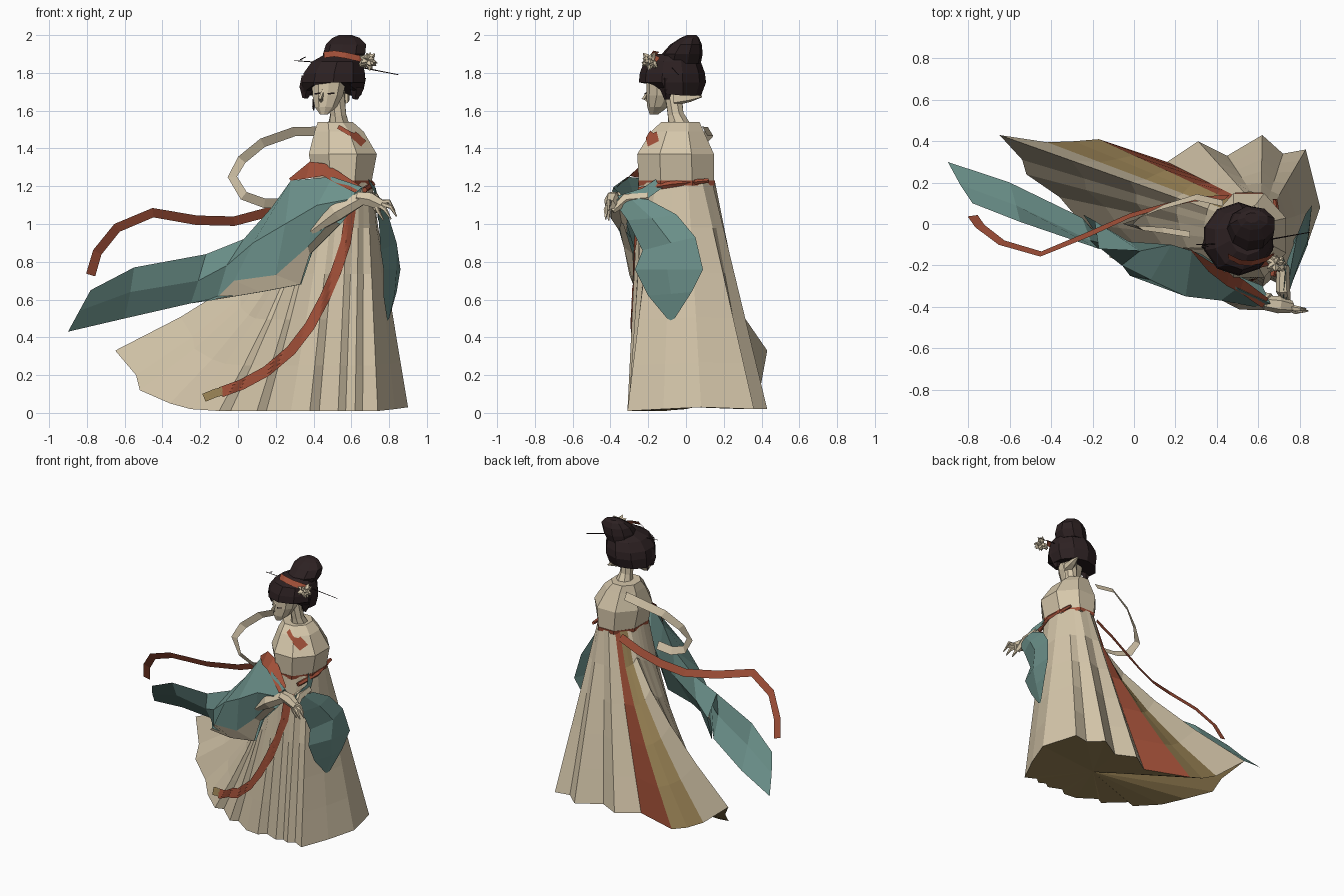
import bpy
import bmesh
import math
import random
from mathutils import Vector
from mathutils.bvhtree import BVHTree

random.seed(4)
cube = bpy.data.objects.get("Cube")
if cube:
    bpy.data.objects.remove(cube, do_unlink=True)


def material(name, colour):
    mat = bpy.data.materials.new(name)
    mat.use_nodes = True
    mat.diffuse_color = (*colour, 1)
    shader = next(n for n in mat.node_tree.nodes if n.type == 'BSDF_PRINCIPLED')
    shader.inputs["Base Color"].default_value = (*colour, 1)
    shader.inputs["Roughness"].default_value = 0.9
    return mat


CREAM = material("cream cloth", (.67, .57, .405))
RED = material("rust red", (.36, .08, .04))
TEAL = material("dusty teal", (.15, .285, .258))
GOLD = material("old gold", (.32, .225, .09))
HAIR = material("dark hair", (.026, .015, .016))


def build(name, verts, faces, mats, indices=None, solid=True):
    mesh = bpy.data.meshes.new(name)
    mesh.from_pydata([tuple(v) for v in verts], [], faces)
    for mat in mats:
        mesh.materials.append(mat)
    if indices:
        mesh.polygons.foreach_set("material_index", indices)
    if solid:
        bm = bmesh.new()
        bm.from_mesh(mesh)
        bmesh.ops.recalc_face_normals(bm, faces=bm.faces)
        bm.to_mesh(mesh)
        bm.free()
    obj = bpy.data.objects.new(name, mesh)
    bpy.context.collection.objects.link(obj)
    return obj


def grid(rows, closed=False):
    """Vertices and quads joining rows of equal length."""
    n = len(rows[0])
    verts = [Vector(p) for row in rows for p in row]
    faces = [(r * n + i, r * n + (i + 1) % n, (r + 1) * n + (i + 1) % n, (r + 1) * n + i)
             for r in range(len(rows) - 1) for i in range(n if closed else n - 1)]
    return verts, faces


def sheet(name, rows, mat):
    verts, faces = grid(rows)
    return build(name, verts, faces, [mat], solid=False)


def loft(name, rings, mat, sides=8, lift=None):
    """Stacked ellipses given as z, centre x, centre y, radius x, radius y."""
    rows = []
    for z, cx, cy, rx, ry in rings:
        angles = [math.tau * (i + .5) / sides for i in range(sides)]
        rows.append([(cx + rx * math.cos(a), cy + ry * math.sin(a),
                      z + (lift(a) if lift and not rows else 0)) for a in angles])
    verts, faces = grid(rows, True)
    caps = [tuple(range(sides)), tuple(range(len(verts) - sides, len(verts)))]
    build(name, verts, faces + caps, [mat])
    return BVHTree.FromPolygons(verts, faces)


def tube(name, points, radii, mat, sides=6):
    points = [Vector(p) for p in points]
    rows = []
    for k, p in enumerate(points):
        along = points[min(k + 1, len(points) - 1)] - points[max(k - 1, 0)]
        turn = along.to_track_quat('Z', 'Y')
        rows.append([p + turn @ Vector((math.cos(a), math.sin(a), 0)) * radii[k]
                     for a in (math.tau * i / sides for i in range(sides))])
    verts, faces = grid(rows, True)
    caps = [tuple(range(sides)), tuple(range(len(verts) - sides, len(verts)))]
    return build(name, verts, faces + caps, [mat])


def ribbon(name, path, width, mat, tilt):
    """Flat band along a path, its upper edge leaning forward by the tilt."""
    rows = []
    for k, p in enumerate(path):
        a, b = Vector(path[max(k - 1, 0)]), Vector(path[min(k + 1, len(path) - 1)])
        side = Vector((a.z - b.z, 0, b.x - a.x)).normalized() * width / 2
        side.y = -tilt * side.z
        rows.append([Vector(p) - side, Vector(p) + side])
    return sheet(name, rows, mat)


def painted(name, surface, path, width, mat, steps=14):
    """Thin plate laid on the front of a surface along an x, z path."""
    rows, depth = [], None
    for (ax, az), (bx, bz) in zip(path, path[1:]):
        side = Vector((az - bz, bx - ax)).normalized() * width / 2
        for s in range(steps + 1):
            t, row = s / steps, []
            for o in (-1, -.5, 0, .5, 1):
                x, z = ax + (bx - ax) * t + side.x * o, az + (bz - az) * t + side.y * o
                hit = surface.ray_cast(Vector((x, -2, z)), Vector((0, 1, 0)))[0]
                depth = hit.y if hit else depth
                row.append((x, (depth if depth is not None else -.25) - .009, z))
            rows.append(row)
    return sheet(name, rows, mat)


# Pleated skirt with a long swept train, counterclockwise from the left
hem = [(.9, .08, .03), (.83, .36, .02), (.72, .34, .02), (.62, .43, .02), (.45, .33, .02),
       (.31, .40, .02), (.16, .30, .02), (-.17, .41, .03), (-.29, .40, .07), (-.42, .395, .14),
       (-.65, .43, .33), (-.54, .31, .20), (-.52, .24, .12), (-.36, .13, .05), (-.25, .0, .02),
       (-.1, -.13, .01), (-.04, -.11, .01), (.1, -.24, .01), (.15, -.21, .01), (.28, -.3, .01),
       (.38, -.31, .01), (.43, -.27, .01), (.53, -.31, .01), (.57, -.28, .01),
       (.62, -.305, .01), (.66, -.27, .01), (.74, -.31, .01), (.83, -.12, .02)]
levels = (0, .2, .4, .6, .8, 1)
rows = []
for t in levels:
    row = []
    for k, (x, y, z) in enumerate(hem):
        even = math.tau * k / len(hem) + .25
        a = .5 * (math.atan2(y + .05, x - .555) % math.tau) + .5 * even
        wx, wy = .555 + .155 * math.cos(a), -.05 + .205 * math.sin(a)
        f = t ** (1 + .75 * max(0, min(1, (.3 - x) / .9)))
        row.append((wx + (x - wx) * f, wy + (y - wy) * f, 1.22 + (z - 1.22) * t))
    rows.append(row)
verts, faces = grid(rows, True)
stripes = {6: 1, 7: 2, 8: 2}
indices = [stripes.get(k % len(hem), 0) for k in range(len(faces))]
skirt_surface = BVHTree.FromPolygons(verts, faces)
# Underside fan, raised a little in the middle
verts.append(Vector((.4, .03, .03)))
base = (len(levels) - 1) * len(hem)
faces += [(base + i, base + (i + 1) % len(hem), len(verts) - 1) for i in range(len(hem))]
indices += [2] * len(hem)
build("pleated_skirt", verts, faces, [CREAM, RED, GOLD], indices)

sash = [(.6, 1.1), (.57, .9), (.52, .75), (.46, .61), (.38, .46), (.28, .33), (.15, .22),
        (.02, .15), (-.09, .11)]
painted("front_sash", skirt_surface, sash, .055, RED)
painted("sash_tip", skirt_surface, [(-.08, .115), (-.12, .105), (-.18, .08)], .045, GOLD)

# Bodice, belt and neck
bodice = loft("bodice", [(1.2, .555, -.05, .16, .215), (1.37, .555, -.055, .195, .22),
                         (1.49, .535, -.045, .14, .15), (1.54, .515, -.03, .1, .11)], CREAM)
painted("neckline_trim", bodice, [(.53, 1.515), (.59, 1.48), (.64, 1.46)], .022, RED)
painted("trim_end", bodice, [(.61, 1.475), (.665, 1.425)], .04, RED)
loft("belt", [(1.205, .555, -.05, .164, .218), (1.23, .555, -.05, .168, .22)], RED, 8)
tube("belt_drape", [(.68, .12, 1.23), (.71, -.08, 1.21), (.67, -.25, 1.18)],
     [.012, .018, .015], RED, 5)
tube("neck", [(.535, -.03, 1.5), (.53, -.055, 1.58), (.52, -.07, 1.72)], [.065, .045, .045], CREAM, 8)

# Head and face
face = loft("face", [(1.58, .455, -.17, .022, .022), (1.62, .465, -.15, .062, .055),
                     (1.68, .475, -.13, .085, .08), (1.79, .485, -.12, .1, .09)], CREAM, 10)
tube("nose", [(.45, -.2, 1.71), (.438, -.222, 1.662), (.44, -.2, 1.65)], [.006, .013, .008], CREAM, 4)
for side, x in (("right", .405), ("left", .475)):
    painted(side + "_eye", face, [(x, 1.69), (x + .035, 1.692)], .008, HAIR, 3)
tube("nape", [(.55, -.06, 1.665), (.57, .02, 1.67), (.585, .085, 1.675)], [.04, .025, .004], CREAM, 5)
tube("earring", [(.4, -.12, 1.68), (.4, -.12, 1.62), (.4, -.12, 1.6)], [.003, .007, .002], HAIR, 4)

# Hair mass and top bun
loft("hair_mass", [(1.68, .495, -.06, .165, .14), (1.75, .505, -.072, .175, .178),
                   (1.80, .51, -.072, .17, .172), (1.86, .525, -.072, .14, .15),
                   (1.90, .55, -.05, .09, .1)], HAIR, 10,
     lambda a: .085 * max(0, -math.sin(a)) ** 2)
loft("hair_bun", [(1.85, .55, -.03, .1, .11), (1.90, .565, -.02, .115, .11),
                  (1.95, .575, .0, .11, .085), (1.985, .575, .02, .075, .05),
                  (2.0, .57, .03, .035, .025)], HAIR, 9)
for name, x, y, z in (("right_lock", .355, -.1, 1.665), ("left_lock", .62, -.1, 1.66)):
    tube(name, [(x + .02, y, 1.78), (x + .008, y, 1.72), (x, y, z)], [.04, .04, .015], HAIR, 5)

# Hair band, flower and pins
ribbon("hair_band", [(.455, -.155, 1.895), (.51, -.185, 1.902), (.57, -.19, 1.893),
                     (.64, -.17, 1.877), (.67, -.15, 1.865)], .032, RED, -.8)
centre = Vector((.685, -.19, 1.865))
for i in range(24):
    d = Vector([random.uniform(-1, 1) for _ in range(3)]).normalized()
    tube("flower_petal", [centre, centre + d * .03, centre + d * .055], [.012, .017, .001], CREAM, 4)
for end in ((.85, -.04, 1.79), (.3, -.1, 1.865)):
    tube("hair_pin", [(.57, -.09, 1.845), end], [.004, .002], HAIR, 4)
tube("pin_tip", [(.33, -.1, 1.87), (.36, -.11, 1.885)], [.003, .002], HAIR, 4)

# Right sleeve streaming into a long tail: top, middle and bottom edges
sleeve = [((.66, -.385, 1.195), (.58, -.40, 1.13), (.5, -.36, 1.02)),
          ((.5, -.31, 1.25), (.42, -.37, 1.1), (.37, -.33, .88)),
          ((.28, -.13, 1.23), (.25, -.35, 1.0), (.2, -.3, .73)),
          ((.18, -.1, 1.09), (.08, -.27, .9), (-.02, -.25, .7)),
          ((.03, -.13, .92), (-.06, -.2, .78), (-.11, -.13, .61)),
          ((-.17, -.12, .84), (-.21, -.08, .7), (-.25, .03, .58)),
          ((-.55, .01, .77), (-.57, .09, .64), (-.6, .2, .5)),
          ((-.78, .1, .65), (-.84, .19, .54), (-.9, .3, .43))]
cuff = [(.54, -.33, 1.0), (.38, -.28, .84), (.33, -.28, .68), (.12, -.26, .64), (-.12, -.16, .6)]
sheet("right_sleeve", sleeve, TEAL)
sheet("sleeve_lining", [(row[2], low) for row, low in zip(sleeve, cuff)], CREAM)
back = Vector((.02, .06, 0))
sheet("right_sleeve_inside",
      [(row[0], (Vector(row[0]) + Vector(low)) / 2 + back, Vector(low) + back / 4)
       for row, low in zip(sleeve, cuff + [sleeve[5][2]])], TEAL)
sheet("sleeve_collar", [((.27, -.12, 1.24), (.28, -.135, 1.23)), ((.38, -.19, 1.33), (.36, -.23, 1.24)),
                        ((.46, -.23, 1.32), (.45, -.3, 1.255)), ((.53, -.27, 1.28), (.51, -.33, 1.22)),
                        ((.65, -.36, 1.2), (.62, -.405, 1.165))], RED)
tube("right_forearm", [(.39, -.33, .96), (.52, -.365, 1.06), (.66, -.375, 1.14)],
     [.02, .05, .04], CREAM)

# Left sleeve: upper arm wrap and hanging bag
sheet("left_upper_sleeve", [((.68, -.14, 1.25), (.7, -.1, 1.21)), ((.73, -.23, 1.19), (.74, -.21, 1.13)),
                            ((.72, -.36, 1.15), (.74, -.35, 1.09))], TEAL)
for name, bulge in (("left_sleeve", .03), ("left_sleeve_inside", -.03)):
    sheet(name, [((.73, -.39, 1.13), (.745, -.3, 1.14), (.76, -.2, 1.13)),
                 ((.745, -.31, 1.02), (.77 + bulge, -.18, 1.03), (.79, -.05, 1.05)),
                 ((.755, -.23, .86), (.81 + bulge, -.08, .9), (.83, .05, .93)),
                 ((.77, -.27, .76), (.81 + bulge, -.1, .76), (.86, .09, .76)),
                 ((.77, -.2, .62), (.8 + bulge, -.08, .63), (.84, .03, .64)),
                 ((.79, -.1, .5), (.79, -.08, .49), (.8, -.06, .5))], TEAL)

# Hands
tube("right_hand", [(.63, -.38, 1.14), (.7, -.39, 1.13), (.76, -.4, 1.1)], [.035, .042, .03], CREAM)
for tip in ((.84, -.42, 1.04), (.83, -.41, 1.07), (.81, -.425, 1.025), (.77, -.41, 1.02)):
    knuckle = Vector((tip[0] - .03, tip[1], tip[2] + .05))
    tube("finger", [(.73, -.4, 1.115), knuckle, tip], [.016, .012, .004], CREAM, 5)
tube("left_hand", [(.72, -.2, 1.14), (.72, -.32, 1.13), (.74, -.39, 1.07)], [.03, .035, .018], CREAM)

# Floating ribbons
ribbon("cream_ribbon", [(.43, .1, 1.49), (.3, .13, 1.49), (.13, .08, 1.43), (.02, .03, 1.34),
                        (-.03, .0, 1.25), (.03, -.02, 1.15), (.14, -.03, 1.11), (.27, -.05, 1.11)],
       .05, CREAM, .6)
ribbon("red_ribbon", [(.45, .13, 1.19), (.3, .12, 1.12), (.15, .09, 1.06), (-.02, .04, 1.015),
                      (-.22, -.05, 1.02), (-.45, -.145, 1.06), (-.64, -.09, .98),
                      (-.745, -.01, .85), (-.78, .04, .73)], .05, RED, .5)
